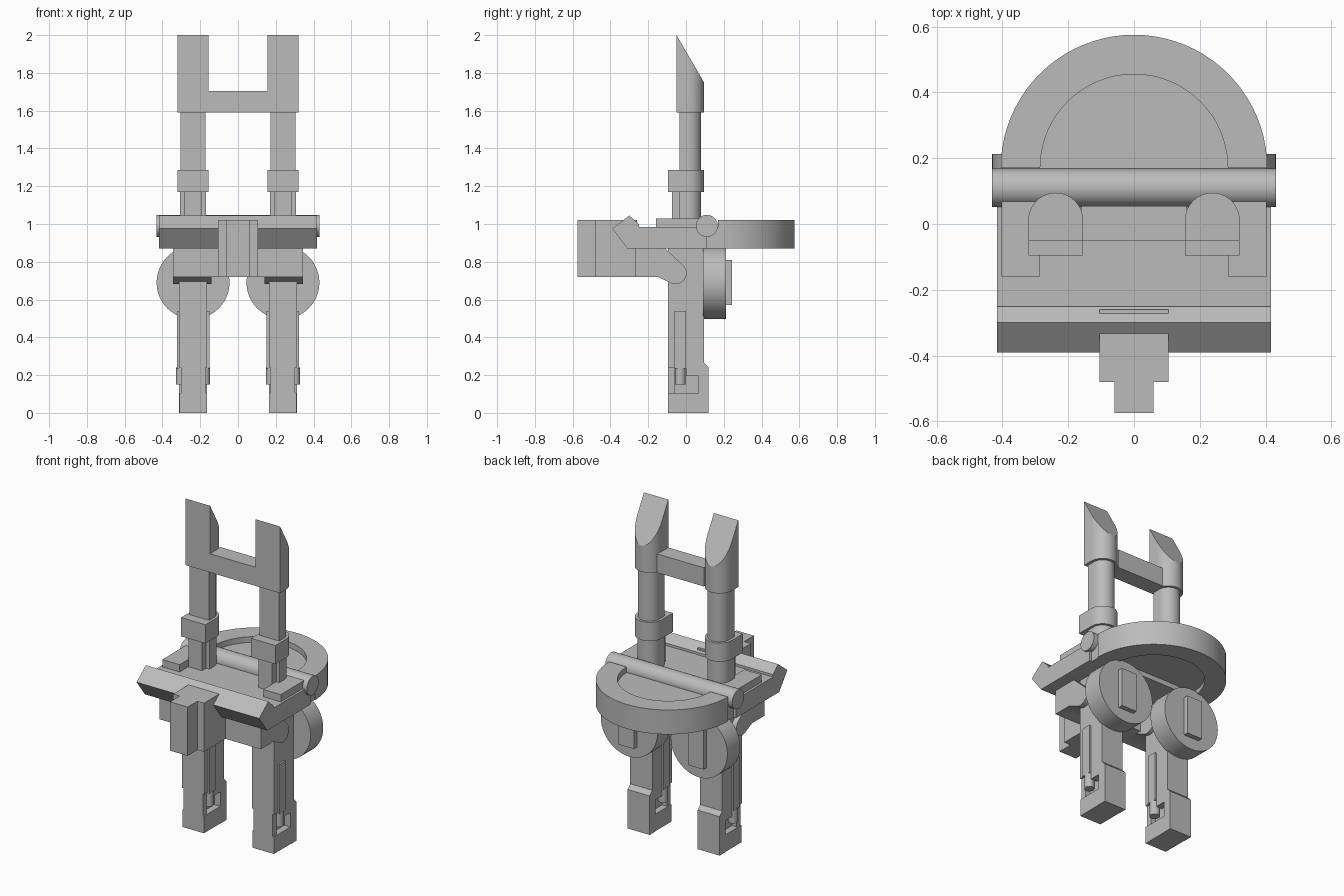
import bpy, bmesh, math
from mathutils import Vector

cube = bpy.data.objects.get("Cube")
if cube:
    bpy.data.objects.remove(cube, do_unlink=True)

grey = bpy.data.materials.new("plain_grey")
grey.use_nodes = True
COLOUR = (0.5, 0.5, 0.5, 1)
grey.diffuse_color = COLOUR
grey.node_tree.nodes["Principled BSDF"].inputs["Base Color"].default_value = COLOUR


def prism(name, outline, axis, lo, hi, smooth=False, cut=None):
    """Extrude a 2D outline along an axis; optionally slice off everything above a plane."""
    place = {"x": lambda p, t: (t, p[0], p[1]),
             "y": lambda p, t: (p[0], t, p[1]),
             "z": lambda p, t: (p[0], p[1], t)}[axis]
    bm = bmesh.new()
    face = bm.faces.new([bm.verts.new(place(p, lo)) for p in outline])
    top = bmesh.ops.extrude_face_region(bm, geom=[face])["geom"]
    offset = Vector(place((0, 0), hi - lo))
    bmesh.ops.translate(bm, vec=offset, verts=[v for v in top if isinstance(v, bmesh.types.BMVert)])
    if cut:
        bmesh.ops.bisect_plane(bm, geom=bm.verts[:] + bm.edges[:] + bm.faces[:],
                               plane_co=cut[0], plane_no=cut[1], clear_outer=True)
        bmesh.ops.holes_fill(bm, edges=[e for e in bm.edges if e.is_boundary])
    bmesh.ops.recalc_face_normals(bm, faces=bm.faces[:])
    mesh = bpy.data.meshes.new(name)
    bm.to_mesh(mesh)
    bm.free()
    mesh.materials.append(grey)
    obj = bpy.data.objects.new(name, mesh)
    bpy.context.collection.objects.link(obj)
    if smooth:
        bpy.ops.object.select_all(action="DESELECT")
        obj.select_set(True)
        bpy.context.view_layer.objects.active = obj
        bpy.ops.object.shade_smooth_by_angle(angle=math.radians(30))
    return obj


def box(name, x0, x1, y0, y1, z0, z1):
    return prism(name, [(x0, y0), (x1, y0), (x1, y1), (x0, y1)], "z", z0, z1)


def arc(cx, cy, r, a0, a1, n):
    angles = [math.radians(a0 + (a1 - a0) * i / n) for i in range(n + 1)]
    return [(cx + r * math.cos(a), cy + r * math.sin(a)) for a in angles]


def circle(cx, cy, r, n=48):
    return arc(cx, cy, r, 0, 360, n)[:-1]


def d_shape(cx, half, front, back):
    """Flat front, round back."""
    return [(cx - half, front), (cx + half, front)] + arc(cx, back - half, half, 0, 180, 20)


# Deck with raised slanted front lip
prism("deck", [(0.11, 0.87), (0.11, 0.985), (-0.25, 0.985), (-0.25, 1.0), (-0.30, 1.045),
               (-0.39, 0.975), (-0.31, 0.87)], "x", -0.417, 0.417)

# Rear half ring and its sunken floor
RING_Y = 0.17
prism("rear_ring", arc(0, RING_Y, 0.405, 0, 180, 40) + arc(0, RING_Y, 0.285, 180, 0, 40),
      "z", 0.87, 1.02, True)
prism("ring_floor", [(0.285, 0.1)] + arc(0, RING_Y, 0.29, 0, 180, 40) + [(-0.285, 0.1)],
      "z", 0.90, 0.985)
box("ring_bridge", -0.4, 0.4, 0.1, RING_Y, 0.87, 0.985)
prism("roller", circle(0.11, 0.99, 0.058), "x", -0.432, 0.432, True)

# Front nose and lower body
box("nose", -0.105, 0.105, -0.48, -0.26, 0.72, 1.02)
box("nose_tip", -0.06, 0.06, -0.575, -0.47, 0.72, 1.02)
box("lower_body", -0.345, 0.345, -0.27, -0.11, 0.72, 0.87)

# Crossbar joining the two prongs
box("crossbar", -0.16, 0.16, -0.05, 0.055, 1.59, 1.705)

for side, s in (("left", 1), ("right", -1)):
    cx = 0.238 * s

    def pair_box(name, x0, x1, *yz):
        a, b = sorted((x0 * s, x1 * s))
        return box(f"{side}_{name}", a, b, *yz)

    # Side arm on the deck
    pair_box("deck_arm", 0.285, 0.403, -0.16, 0.09, 0.97, 1.03)

    # Upper prong
    prism(f"{side}_prong_base", d_shape(cx, 0.068, -0.035, 0.08), "z", 0.97, 1.18, True)
    pair_box("prong_front_plate", 0.192, 0.285, -0.075, 0.0, 0.97, 1.18)
    prism(f"{side}_prong_collar", d_shape(cx, 0.083, -0.095, 0.095), "z", 1.17, 1.285, True)
    prism(f"{side}_prong_shaft", d_shape(cx, 0.066, -0.035, 0.08), "z", 1.28, 1.6, True)
    prism(f"{side}_prong_tip", d_shape(cx, 0.083, -0.05, 0.095), "z", 1.59, 2.05, True,
          cut=((0, -0.05, 2.0), (0, 0.25, 0.145)))

    # Hip bracket with rounded end
    a, b = sorted((0.14 * s, 0.345 * s))
    prism(f"{side}_hip", [(-0.27, 0.87), (-0.27, 0.72), (-0.15, 0.72)]
          + arc(-0.055, 0.74, 0.058, 245, 405, 16) + [(-0.11, 0.87)], "x", a, b, True)

    # Leg
    pair_box("leg", 0.163, 0.313, -0.095, 0.095, 0.24, 0.87)
    pair_box("leg_side_plate", 0.152, 0.324, -0.06, 0.0, 0.235, 0.54)
    pair_box("ankle_front", 0.173, 0.303, -0.095, -0.06, 0.1, 0.24)
    pair_box("ankle_core", 0.205, 0.271, -0.06, 0.07, 0.1, 0.24)
    pair_box("ankle_top", 0.163, 0.313, 0.0, 0.07, 0.195, 0.24)
    for label, px in (("outer", 0.3), ("inner", 0.176)):
        prism(f"{side}_{label}_ankle_peg", circle(px * s, -0.03, 0.028, 20), "z", 0.15, 0.24, True)
    pair_box("foot", 0.165, 0.311, -0.095, 0.07, 0.0, 0.105)
    a, b = sorted((0.163 * s, 0.313 * s))
    prism(f"{side}_heel", [(0.065, 0), (0.12, 0), (0.12, 0.24), (0.095, 0.265), (0.065, 0.265)],
          "x", a, b)

    # Rear wheel and hub plate
    prism(f"{side}_wheel", circle(cx, 0.69, 0.193), "y", 0.09, 0.213, True)
    pair_box("wheel_hub", 0.185, 0.29, 0.2, 0.243, 0.57, 0.81)
